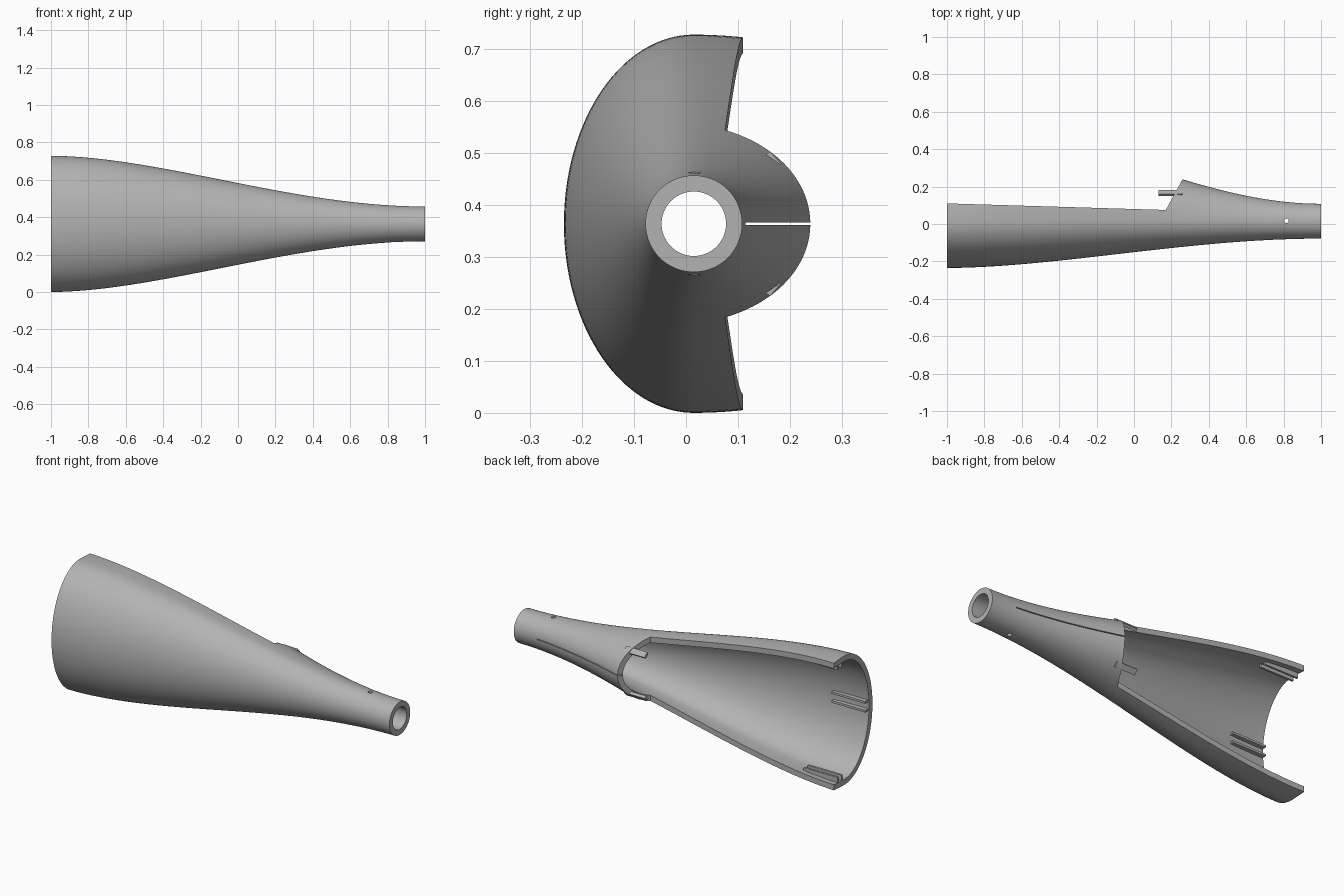
import bpy, bmesh, math
from mathutils import Matrix

if "Cube" in bpy.data.objects:
    bpy.data.objects.remove(bpy.data.objects["Cube"])

CY, CZ, WALL = 0.015, 0.364, 0.031
SEG, RINGS = 128, 56

grey = bpy.data.materials.new("plain grey")
grey.use_nodes = True
grey.diffuse_color = (0.45, 0.45, 0.45, 1)
grey.node_tree.nodes["Principled BSDF"].inputs["Base Color"].default_value = grey.diffuse_color


def radii(x):
    """Half height, front depth and back depth of the shell at x."""
    t = max(0, (x + 1) / 2) ** 0.93
    s = t * t * (3 - 2 * t)
    return [a + (0.093 - a) * s for a in (0.364, 0.25, 0.56)]


def surface(x, angle, inset=0):
    """Point on the shell; angle 0 is the back, 90 degrees is the top."""
    h, front, back = radii(x)
    depth = back if math.cos(angle) > 0 else front
    return (x, CY + (depth - inset) * math.cos(angle), CZ + (h - inset) * math.sin(angle))


def make(name, bm):
    bmesh.ops.recalc_face_normals(bm, faces=bm.faces)
    mesh = bpy.data.meshes.new(name)
    bm.to_mesh(mesh)
    bm.free()
    mesh.materials.append(grey)
    obj = bpy.data.objects.new(name, mesh)
    bpy.context.collection.objects.link(obj)
    return obj


def box(name, size, loc, turn=0, slope=0):
    bm = bmesh.new()
    place = Matrix.Translation(loc) @ Matrix.Rotation(slope, 4, "Z") @ Matrix.Rotation(turn, 4, "X")
    bmesh.ops.create_cube(bm, size=1, matrix=place @ Matrix.Diagonal((*size, 1)))
    return make(name, bm)


# Lofted hollow shell: outer rings forward, inner rings back, closed into a tube
bm = bmesh.new()
xs = [-1 + 2 * i / RINGS for i in range(RINGS + 1)]
path = [(x, 0) for x in xs] + [(x, WALL) for x in reversed(xs)]
rings = [[bm.verts.new(surface(x, 2 * math.pi * k / SEG, inset)) for k in range(SEG)]
         for x, inset in path]
for i, ring in enumerate(rings):
    after = rings[(i + 1) % len(rings)]
    for k in range(SEG):
        n = (k + 1) % SEG
        bm.faces.new((ring[k], ring[n], after[n], after[k]))
shell = make("tapered_shell", bm)

# Cutter for the open back
bm = bmesh.new()
outline = [(-1.1, 0.113), (0.17, 0.075), (0.5, 0.68), (0.5, 0.9), (-1.1, 0.9)]
face = bm.faces.new([bm.verts.new((x, y, -0.2)) for x, y in outline])
top = bmesh.ops.extrude_face_region(bm, geom=[face])["geom"]
bmesh.ops.translate(bm, verts=[v for v in top if isinstance(v, bmesh.types.BMVert)], vec=(0, 0, 1.2))
cutters = [make("back_opening_cutter", bm)]

# Cutters for the thin back slit and the cross pin hole
cutters.append(box("slit_cutter", (0.7, 0.4, 0.005), (0.5, 0.265, CZ)))
bm = bmesh.new()
bmesh.ops.create_cone(bm, cap_ends=True, segments=24, radius1=0.012, radius2=0.012, depth=1,
                      matrix=Matrix.Translation((0.815, 0.017, CZ)))
cutters.append(make("pin_hole_cutter", bm))

bpy.context.view_layer.objects.active = shell
for cutter in cutters:
    mod = shell.modifiers.new("cut", "BOOLEAN")
    mod.operation, mod.solver, mod.object = "DIFFERENCE", "EXACT", cutter
    bpy.ops.object.modifier_apply(modifier=mod.name)
    bpy.data.objects.remove(cutter)

bpy.ops.object.select_all(action="DESELECT")
shell.select_set(True)
bpy.ops.object.shade_smooth_by_angle(angle=math.radians(30))

# Locating tabs reaching out from the slanted edge
for side, name in ((1, "upper"), (-1, "lower")):
    box(name + "_locating_tab", (0.13, 0.032, 0.016), (0.195, 0.166, CZ + side * 0.122),
        turn=-side * math.radians(48))

# Paired guide rails inside the wide end
for side, name in ((1, "upper"), (-1, "lower")):
    for n, y in enumerate((0.03, 0.065)):
        box(f"{name}_guide_rail_{n + 1}", (0.21, 0.012, 0.03), (-0.89, y, CZ + side * 0.318))
for n, side in enumerate((-1, 1)):
    box(f"front_guide_rail_{n + 1}", (0.21, 0.03, 0.012), (-0.89, -0.192, CZ + side * 0.025))
